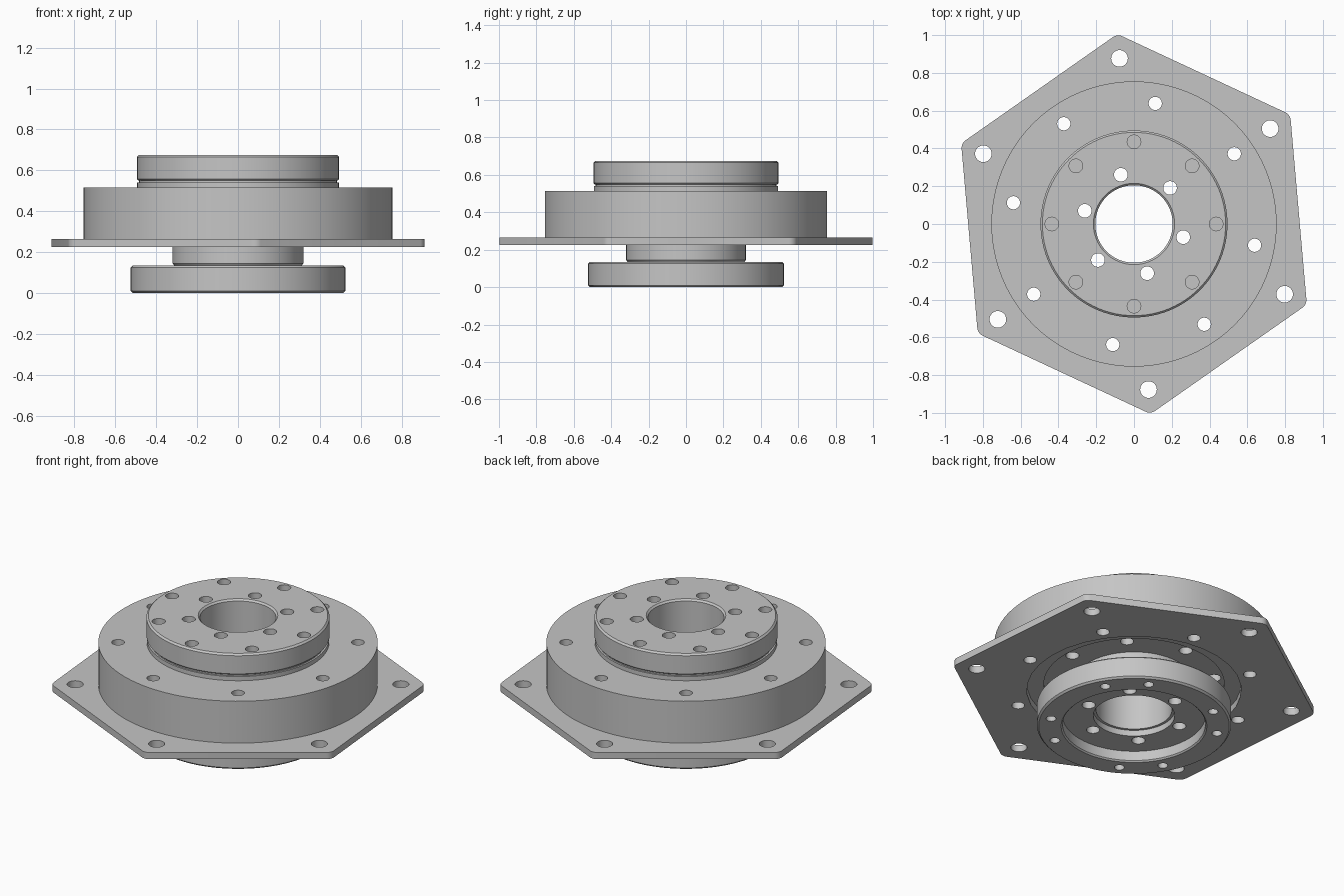
import bpy, bmesh, math
from math import cos, sin, radians

cube = bpy.data.objects.get("Cube")
if cube:
    bpy.data.objects.remove(cube, do_unlink=True)

metal = bpy.data.materials.new("machined_grey")
metal.use_nodes = True
GREY = (0.56, 0.56, 0.56, 1)
metal.diffuse_color = GREY
metal.node_tree.nodes["Principled BSDF"].inputs["Base Color"].default_value = GREY


def make(name, bm):
    bmesh.ops.recalc_face_normals(bm, faces=bm.faces)
    mesh = bpy.data.meshes.new(name)
    bm.to_mesh(mesh)
    bm.free()
    obj = bpy.data.objects.new(name, mesh)
    obj.data.materials.append(metal)
    bpy.context.collection.objects.link(obj)
    return obj


def lathe(name, profile, steps=96):
    """Revolve a closed (radius, height) outline around z."""
    bm = bmesh.new()
    rings = [[bm.verts.new((r * cos(math.tau * i / steps), r * sin(math.tau * i / steps), z))
              for r, z in profile] for i in range(steps)]
    n = len(profile)
    for i in range(steps):
        a, b = rings[i], rings[(i + 1) % steps]
        for j in range(n):
            k = (j + 1) % n
            bm.faces.new((a[j], b[j], b[k], a[k]))
    return make(name, bm)


def prism(name, outline, z0, z1):
    bm = bmesh.new()
    low = [bm.verts.new((x, y, z0)) for x, y in outline]
    high = [bm.verts.new((x, y, z1)) for x, y in outline]
    bm.faces.new(low[::-1])
    bm.faces.new(high)
    for i in range(len(low)):
        j = (i + 1) % len(low)
        bm.faces.new((low[i], low[j], high[j], high[i]))
    return make(name, bm)


def drill(obj, patterns):
    """Cut round holes: (angles, circle radius, hole radius, bottom, top)."""
    bm = bmesh.new()
    for angles, ring, radius, z0, z1 in patterns:
        for a in angles:
            new = bmesh.ops.create_cone(bm, cap_ends=True, segments=32, radius1=radius,
                                        radius2=radius, depth=z1 - z0)["verts"]
            bmesh.ops.translate(bm, verts=new, vec=(ring * cos(radians(a)),
                                                    ring * sin(radians(a)), (z0 + z1) / 2))
    cutter = make("hole_cutter", bm)
    cutter.hide_render = True
    mod = obj.modifiers.new("holes", "BOOLEAN")
    mod.operation, mod.solver, mod.object = "DIFFERENCE", "EXACT", cutter
    select(obj)
    bpy.ops.object.modifier_apply(modifier=mod.name)
    bpy.data.objects.remove(cutter, do_unlink=True)


def select(obj):
    bpy.ops.object.select_all(action="DESELECT")
    obj.select_set(True)
    bpy.context.view_layer.objects.active = obj


# Shared hole patterns
hex_angles = range(35, 395, 60)
housing_holes = (range(35, 395, 45), 0.648, 0.035, -1, 2)

# Hexagonal mounting plate with rounded corners
corner = 0.05
outline = []
for a in hex_angles:
    for s in range(-30, 31, 10):
        outline.append((0.952 * cos(radians(a)) + corner * cos(radians(a + s)),
                        0.952 * sin(radians(a)) + corner * sin(radians(a + s))))
plate = prism("mounting_plate", outline, 0.225, 0.265)
drill(plate, [(hex_angles, 0.88, 0.044, -1, 2), housing_holes])
drill(plate, [([0], 0, 0.58, -1, 2)])

# Round housing on the plate
housing = lathe("housing", [(0.487, 0.265), (0.755, 0.265), (0.755, 0.515), (0.487, 0.515)])
drill(housing, [housing_holes])

# Rotating core: recessed bottom ring, neck, top hub and bore
core = lathe("core", [
    (0.22, 0.065), (0.386, 0.065), (0.386, 0.008), (0.394, 0), (0.515, 0), (0.525, 0.01),
    (0.525, 0.125), (0.515, 0.135), (0.312, 0.135), (0.32, 0.145), (0.32, 0.278),
    (0.493, 0.278), (0.493, 0.54), (0.483, 0.54), (0.483, 0.55), (0.488, 0.55),
    (0.495, 0.557), (0.495, 0.665), (0.485, 0.675), (0.215, 0.675), (0.205, 0.665),
    (0.205, 0.1), (0.22, 0.1)])
ring_angles = [q + s for q in range(45, 405, 90) for s in (-15, 15)]
drill(core, [(range(45, 405, 60), 0.27, 0.036, -1, 2),
             (range(0, 360, 45), 0.435, 0.036, 0.2, 1),
             (ring_angles, 0.455, 0.027, -0.1, 0.1)])

for part in (plate, housing, core):
    select(part)
    bpy.ops.object.shade_smooth_by_angle(angle=radians(30))
